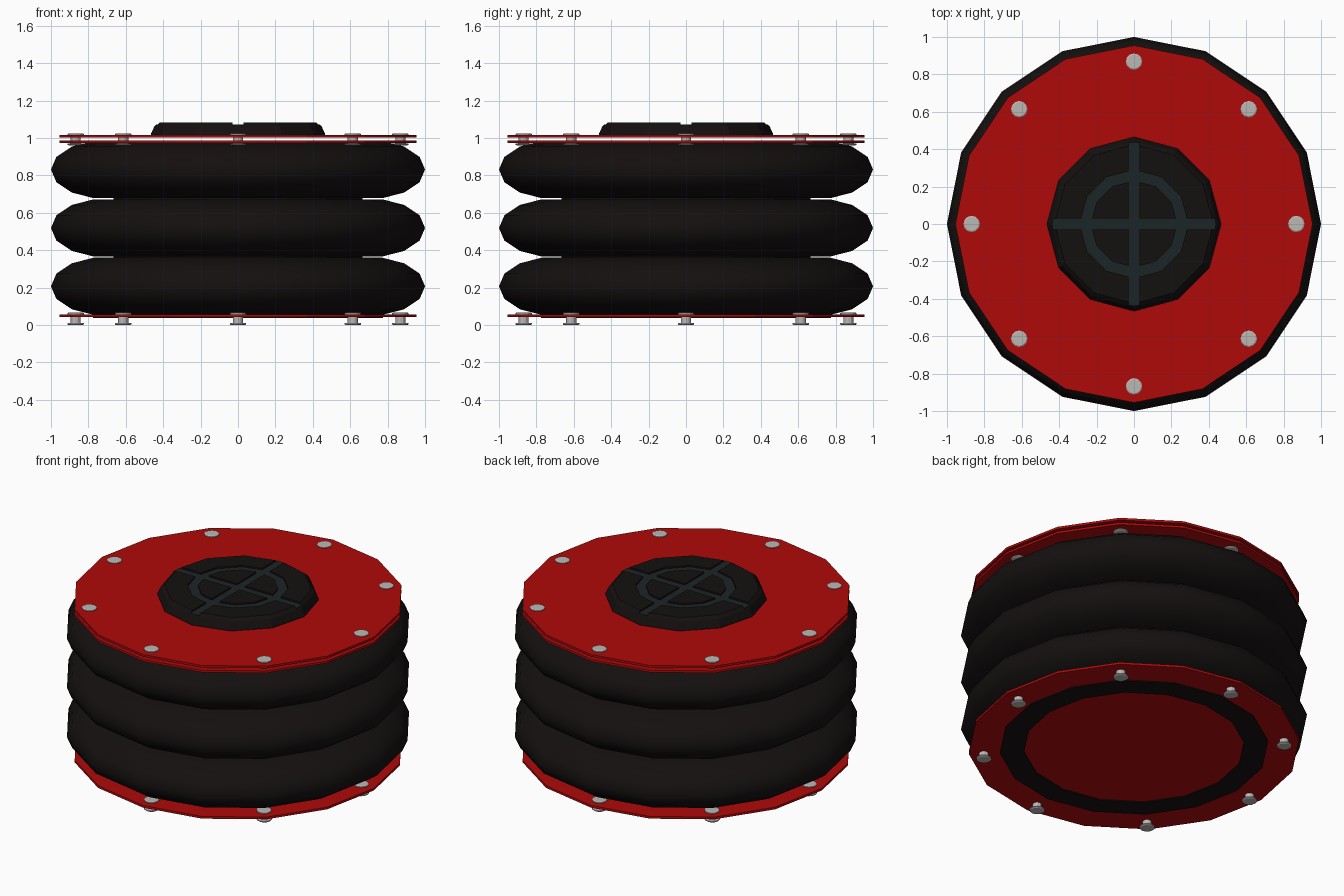
import bpy, bmesh, math

if "Cube" in bpy.data.objects:
    bpy.data.objects.remove(bpy.data.objects["Cube"])

def material(name, rgb):
    m = bpy.data.materials.new(name)
    m.diffuse_color = (*rgb, 1)
    m.use_nodes = True
    m.node_tree.nodes["Principled BSDF"].inputs["Base Color"].default_value = m.diffuse_color
    return m

RED = material("red_paint", (0.43, 0.003, 0.003))
RUBBER = material("black_rubber", (0.007, 0.005, 0.005))
GROOVE = material("dark_groove", (0.012, 0.018, 0.019))
STEEL = material("steel", (0.5, 0.48, 0.46))

def finish(name, bm, mat, smooth=False):
    bmesh.ops.recalc_face_normals(bm, faces=bm.faces)
    me = bpy.data.meshes.new(name)
    bm.to_mesh(me)
    bm.free()
    ob = bpy.data.objects.new(name, me)
    bpy.context.collection.objects.link(ob)
    me.materials.append(mat)
    if smooth:
        me.shade_smooth()
    return ob

def lathe(name, profile, sides, mat, ring=False, smooth=False, at=(0, 0)):
    """Spin an (r, z) profile; ring=True closes it as a loop, else ends are capped."""
    bm = bmesh.new()
    rows = [[bm.verts.new((at[0] + r * math.cos(2 * math.pi * i / sides),
                           at[1] + r * math.sin(2 * math.pi * i / sides), z))
             for i in range(sides)] for r, z in profile]
    pairs = list(zip(rows, rows[1:]))
    if ring:
        pairs.append((rows[-1], rows[0]))
    else:
        bm.faces.new(rows[0])
        bm.faces.new(rows[-1])
    for a, b in pairs:
        for i in range(sides):
            j = (i + 1) % sides
            bm.faces.new((a[i], a[j], b[j], b[i]))
    return finish(name, bm, mat, smooth)

def box(name, sx, sy, z0, z1, mat):
    bm = bmesh.new()
    bmesh.ops.create_cube(bm, size=1)
    for v in bm.verts:
        v.co = (v.co.x * sx, v.co.y * sy, (z0 + z1) / 2 + v.co.z * (z1 - z0))
    return finish(name, bm, mat)

# Rubber bellows: three flattened tori around a core
for k, zc in enumerate((0.207, 0.519, 0.831)):
    prof = [(0.705 + 0.295 * math.cos(2 * math.pi * i / 14),
             zc + 0.157 * math.sin(2 * math.pi * i / 14)) for i in range(14)]
    lathe(f"bellow_{k + 1}", prof, 16, RUBBER, ring=True, smooth=True)
lathe("bellows_core", [(0.665, 0.055), (0.665, 0.975)], 16, RUBBER)

# Red plates
for name, z0, z1 in (("bottom_plate", 0.043, 0.057),
                     ("lower_top_plate", 0.972, 0.986),
                     ("upper_top_plate", 1.002, 1.016)):
    lathe(name, [(0.955, z0), (0.955, z1)], 16, RED)

# Rubber ring showing under the bottom plate
lathe("bottom_seal", [(0.635, 0.038), (0.775, 0.038), (0.775, 0.05), (0.635, 0.05)],
      16, RUBBER, ring=True)

# Bolts around both plates: head, shank, nut
for k in range(8):
    a = k * math.pi / 4
    pos = (0.868 * math.cos(a), 0.868 * math.sin(a))
    for name, z0, z1 in (("bottom_bolt", 0.0, 0.067), ("top_bolt", 0.96, 1.025)):
        lathe(f"{name}_{k + 1}",
              [(0.038, z0), (0.044, z0 + 0.004), (0.044, z0 + 0.01), (0.027, z0 + 0.012),
               (0.027, z1 - 0.012), (0.044, z1 - 0.01), (0.044, z1 - 0.004), (0.038, z1)],
              12, STEEL, at=pos)

# Rubber pad with bevelled rim
pad = lathe("top_pad", [(0.466, 1.012), (0.466, 1.022), (0.446, 1.064), (0.425, 1.083)],
            12, RUBBER)

def groove_shapes(prefix, z0, z1, length):
    ring = [(0.232, z0), (0.29, z0), (0.29, z1), (0.232, z1)]
    return [box(prefix + "_bar_x", length, 0.058, z0, z1, GROOVE),
            box(prefix + "_bar_y", 0.058, length, z0, z1, GROOVE),
            lathe(prefix + "_ring", ring, 12, GROOVE, ring=True)]

# Cut the cross and ring grooves, then lay dark floors in them
cutters = groove_shapes("cutter", 1.071, 1.12, 1.1)
bpy.context.view_layer.objects.active = pad
for c in cutters:
    mod = pad.modifiers.new("groove", "BOOLEAN")
    mod.operation = "DIFFERENCE"
    mod.solver = "EXACT"
    mod.object = c
    bpy.ops.object.modifier_apply(modifier=mod.name)
for c in cutters:
    bpy.data.objects.remove(c)
groove_shapes("groove_floor", 1.055, 1.073, 0.87)
